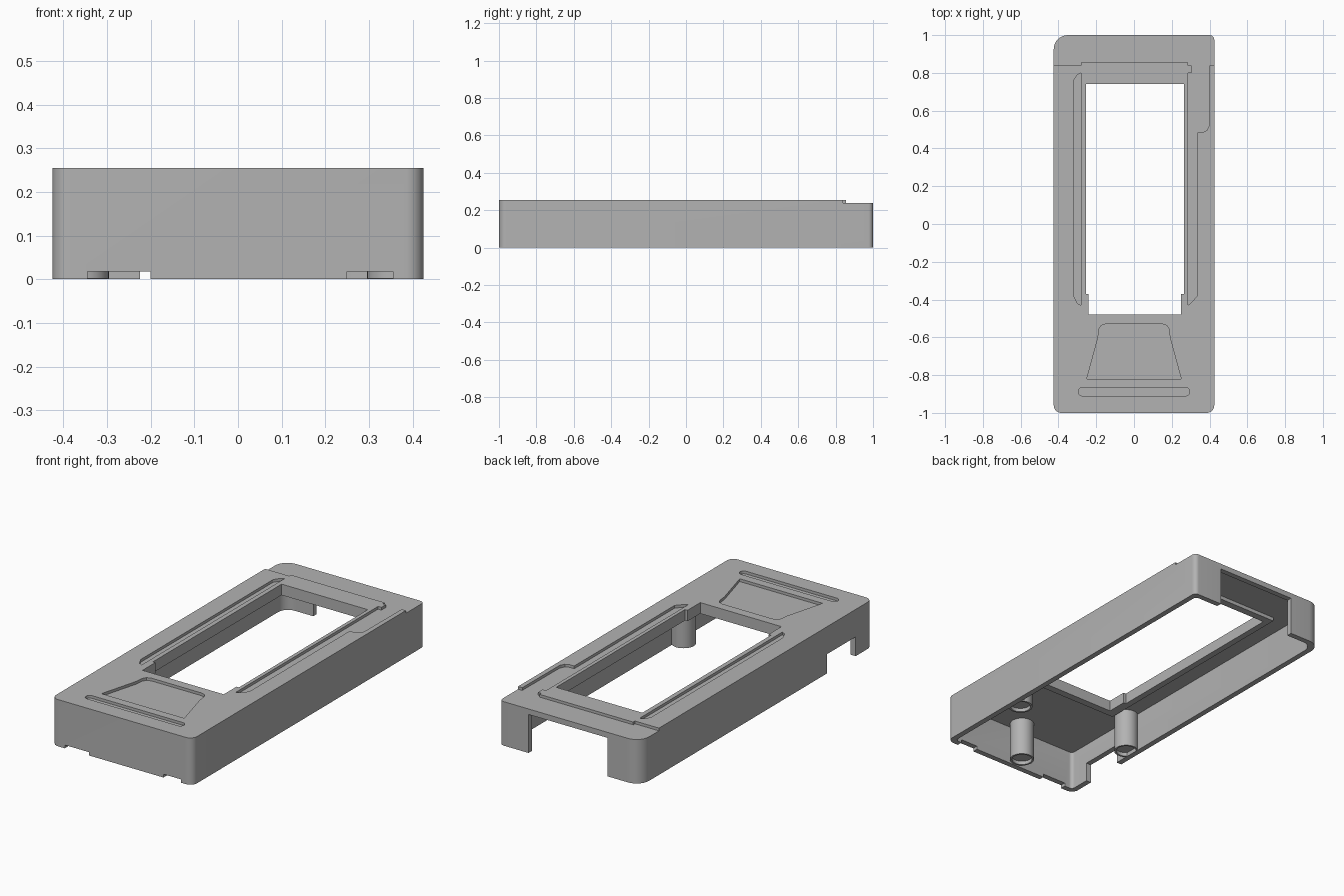
import bpy, bmesh
from math import cos, sin, pi, radians

if "Cube" in bpy.data.objects:
    bpy.data.objects.remove(bpy.data.objects["Cube"], do_unlink=True)

gray = bpy.data.materials.new("plain_gray")
gray.use_nodes = True
COLOR = (0.45, 0.45, 0.45, 1)
gray.diffuse_color = COLOR
gray.node_tree.nodes["Principled BSDF"].inputs["Base Color"].default_value = COLOR

HX, TOP, WALL, PLATE = 0.425, 0.255, 0.03, 0.215
GROOVE = 0.24


def rounded(x0, x1, y0, y1, radii, steps=8):
    """Rounded rectangle; radii run front-left, front-right, back-right, back-left in x."""
    pts = []
    corners = [(x0, y0, 1, 1, pi), (x1, y0, -1, 1, 1.5 * pi),
               (x1, y1, -1, -1, 0), (x0, y1, 1, -1, pi / 2)]
    for (x, y, sx, sy, start), r in zip(corners, radii):
        for i in range(steps + 1):
            a = start + i * pi / 2 / steps
            pts.append((x + sx * r + r * cos(a), y + sy * r + r * sin(a)))
    return pts


def box(x0, x1, y0, y1):
    return [(x0, y0), (x1, y0), (x1, y1), (x0, y1)]


def circle(x, y, r, n=32):
    return [(x + r * cos(2 * pi * i / n), y + r * sin(2 * pi * i / n)) for i in range(n)]


def prism(name, pts, z0, z1):
    bm = bmesh.new()
    base = bm.faces.new([bm.verts.new((x, y, z0)) for x, y in pts])
    ext = bmesh.ops.extrude_face_region(bm, geom=[base])
    moved = [v for v in ext["geom"] if isinstance(v, bmesh.types.BMVert)]
    bmesh.ops.translate(bm, verts=moved, vec=(0, 0, z1 - z0))
    bmesh.ops.recalc_face_normals(bm, faces=bm.faces[:])
    mesh = bpy.data.meshes.new(name)
    bm.to_mesh(mesh)
    bm.free()
    mesh.materials.append(gray)
    obj = bpy.data.objects.new(name, mesh)
    bpy.context.collection.objects.link(obj)
    return obj


def select(obj):
    bpy.ops.object.select_all(action="DESELECT")
    obj.select_set(True)
    bpy.context.view_layer.objects.active = obj


def cut(obj, pts, z0, z1, operation="DIFFERENCE"):
    tool = prism("cutter", pts, z0, z1)
    tool.hide_render = True
    mod = obj.modifiers.new("cut", "BOOLEAN")
    mod.operation, mod.solver, mod.object = operation, "EXACT", tool
    select(obj)
    bpy.ops.object.modifier_apply(modifier=mod.name)
    bpy.data.objects.remove(tool, do_unlink=True)


# Hollow shell with one larger back corner
shell = prism("case_shell", rounded(-HX, HX, -1, 1, (0.04, 0.04, 0.025, 0.075)), 0, TOP)
cut(shell, rounded(-HX + WALL, HX - WALL, -1 + WALL, 1 - WALL, (0.02, 0.02, 0.02, 0.06)), -0.1, PLATE)

# Rim below the window, then the stepped window opening
cut(shell, box(-0.29, 0.3, -0.52, 0.78), 0.195, 0.23, "UNION")
window = [(-0.24, -0.48), (0.25, -0.48), (0.25, -0.37), (0.265, -0.37),
          (0.265, 0.74), (-0.255, 0.74), (-0.255, -0.37), (-0.24, -0.37)]
cut(shell, window, 0.1, 0.4)

# Lowered back deck that runs into the groove on one side
deck = [(0.285, -0.43), (0.3, -0.42), (0.335, -0.38), (0.335, 0.485), (0.365, 0.485),
        (0.385, 0.495), (0.398, 0.52), (0.4, 0.84), (0.5, 0.84), (0.5, 1.1),
        (-0.5, 1.1), (-0.5, 0.84), (-0.28, 0.84), (-0.28, 0.855), (0.285, 0.855),
        (0.285, 0.84), (0.305, 0.84), (0.305, 0.8), (0.285, 0.8)]
cut(shell, deck, GROOVE, 0.4)

# Closed groove on the other side
cut(shell, [(-0.28, -0.43), (-0.28, 0.8), (-0.3, 0.79), (-0.32, 0.76),
            (-0.32, -0.38), (-0.3, -0.42)], GROOVE, 0.4)

# Flared panel recess and the slot in front of it
half = [(0.25, -0.82), (0.19, -0.6), (0.187, -0.56), (0.175, -0.538), (0.15, -0.53)]
cut(shell, half + [(-x, y) for x, y in reversed(half)], GROOVE, 0.4)
cut(shell, rounded(-0.295, 0.295, -0.91, -0.866, (0.0215,) * 4), GROOVE, 0.4)

# Openings: back doorway, side port, two front notches
cut(shell, box(-0.225, 0.25, 0.9, 1.1), -0.1, PLATE - 0.005)
cut(shell, box(-0.5, -0.35, -0.855, -0.61), -0.1, 0.105)
for x0, x1 in ((-0.345, -0.2), (0.25, 0.355)):
    cut(shell, box(x0, x1, -1.1, -0.95), -0.1, 0.018)

# Screw posts with shallow sockets
posts = []
for name, x, y in (("right_post", -0.358, -0.49), ("left_post", 0.358, -0.49), ("front_post", 0.0, -0.905)):
    post = prism(name, circle(x, y, 0.062), 0.002, 0.22)
    cut(post, circle(x, y, 0.052), -0.1, 0.022)
    posts.append(post)

for obj in [shell] + posts:
    select(obj)
    bpy.ops.object.shade_smooth_by_angle(angle=radians(30))
